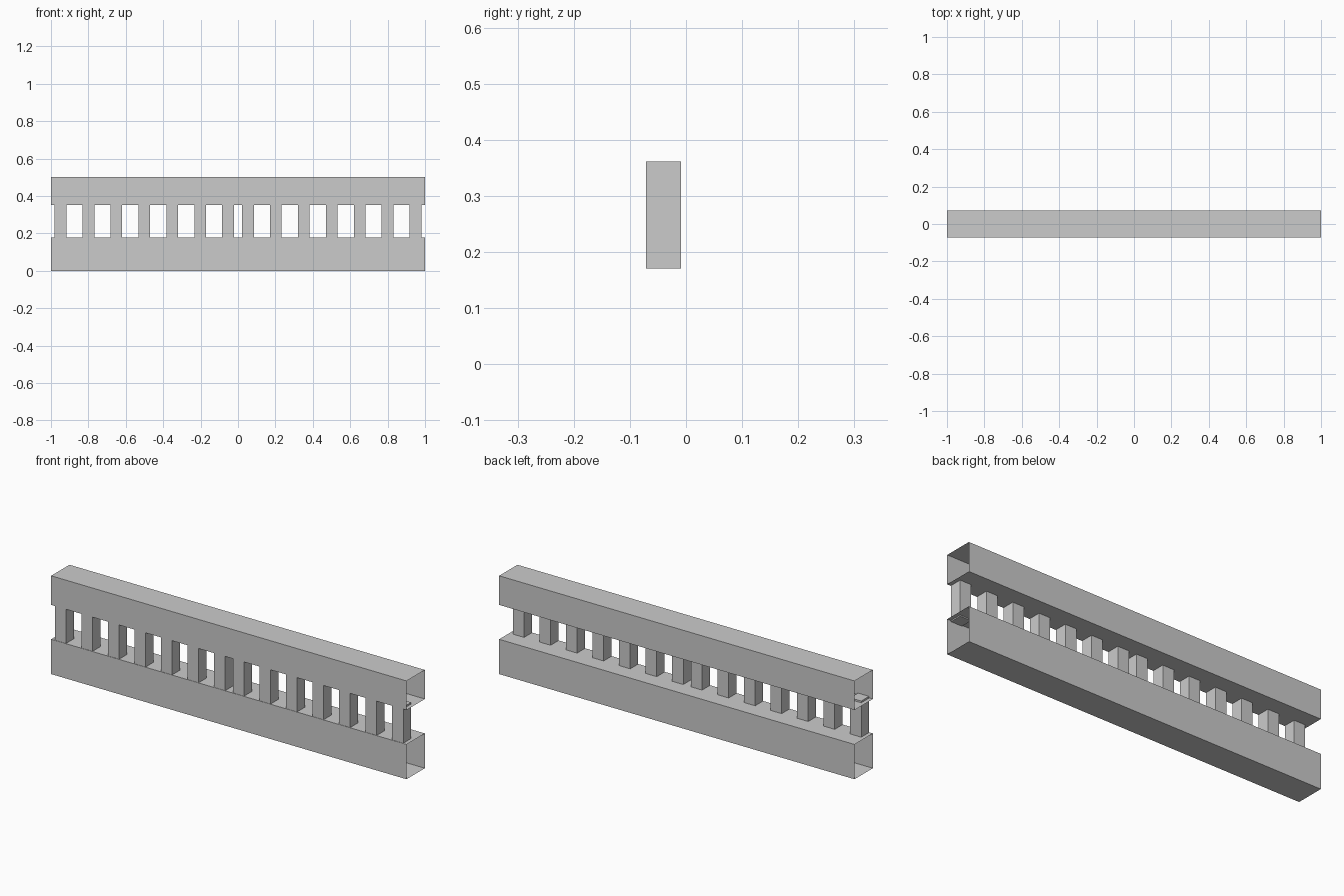
import bpy
import bmesh

if "Cube" in bpy.data.objects:
    bpy.data.objects.remove(bpy.data.objects["Cube"], do_unlink=True)

HALF_DEPTH = 0.0735
POST_WIDTH = 0.0625

# Single grey colour
grey = bpy.data.materials.new("light_grey")
grey.use_nodes = True
color = (0.6, 0.6, 0.6, 1.0)
grey.diffuse_color = color
grey.node_tree.nodes["Principled BSDF"].inputs["Base Color"].default_value = color


def box(name, low, high, open_ends=False):
    """Box between two corners, optionally an open tube along x."""
    bm = bmesh.new()
    bmesh.ops.create_cube(bm, size=1)
    for v in bm.verts:
        v.co = [lo + (c + 0.5) * (hi - lo) for c, lo, hi in zip(v.co, low, high)]
    bm.normal_update()
    if open_ends:
        ends = [f for f in bm.faces if abs(f.normal.x) > 0.9]
        bmesh.ops.delete(bm, geom=ends, context="FACES_ONLY")
    mesh = bpy.data.meshes.new(name)
    bm.to_mesh(mesh)
    bm.free()
    mesh.materials.append(grey)
    obj = bpy.data.objects.new(name, mesh)
    bpy.context.collection.objects.link(obj)
    return obj


# Hollow thin-walled rails, open at both ends
for name, bottom, top in (("lower_rail", 0, 0.177), ("upper_rail", 0.352, 0.5)):
    box(name, (-1, -HALF_DEPTH, bottom), (1, HALF_DEPTH, top), open_ends=True)

# Square posts near the front, seven mirrored on each half
for side, sign in (("left", 1), ("right", -1)):
    for i in range(7):
        x = sign * (0.053 + i * 0.1493)
        box(f"{side}_post_{i + 1}",
            (x - POST_WIDTH / 2, -0.0715, 0.171),
            (x + POST_WIDTH / 2, -0.009, 0.361))
